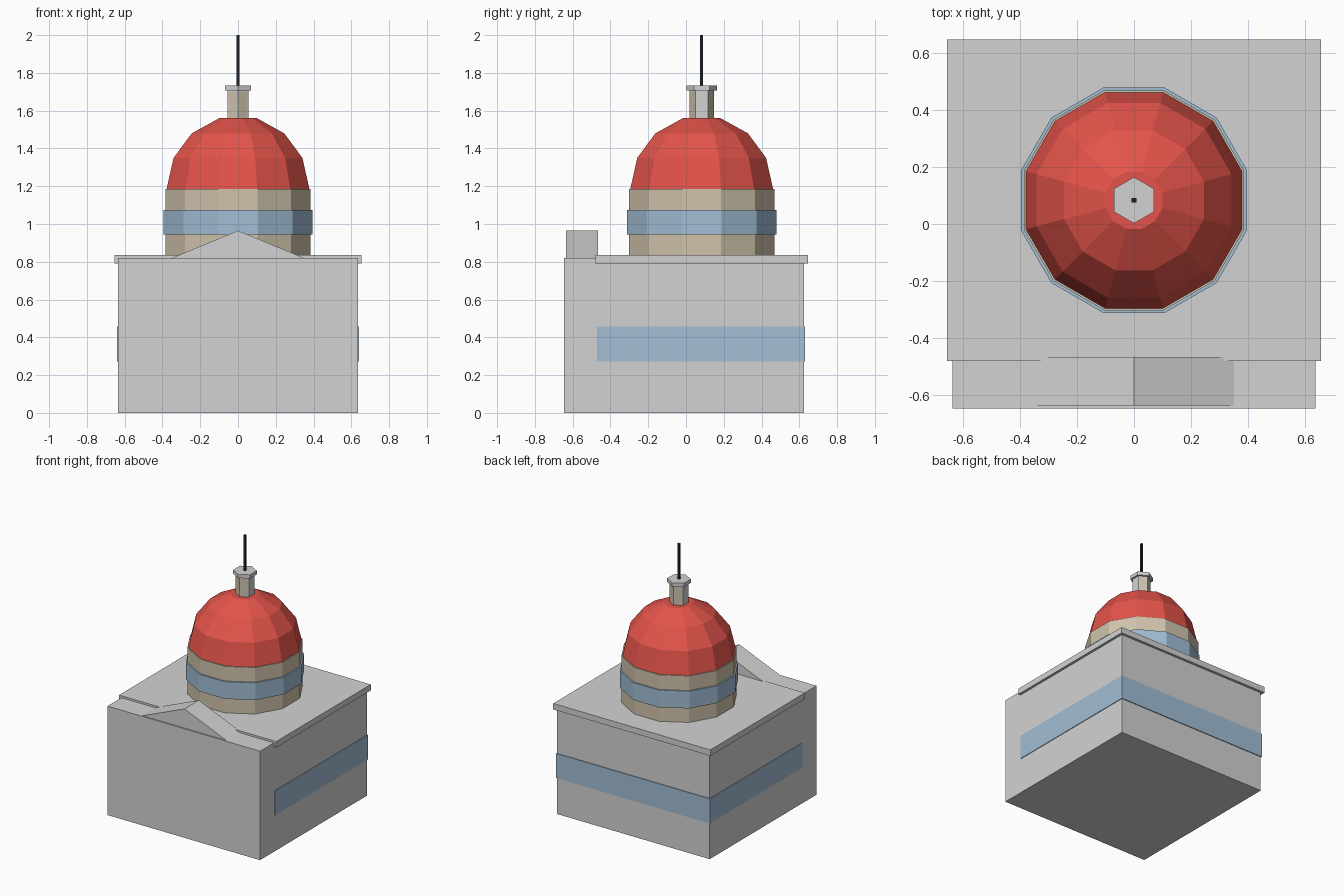
import bpy
import bmesh
import math

default = bpy.data.objects.get("Cube")
if default:
    bpy.data.objects.remove(default, do_unlink=True)


def material(name, r, g, b):
    m = bpy.data.materials.new(name)
    m.use_nodes = True
    m.diffuse_color = (r, g, b, 1)
    bsdf = m.node_tree.nodes["Principled BSDF"]
    bsdf.inputs["Base Color"].default_value = (r, g, b, 1)
    bsdf.inputs["Roughness"].default_value = 0.8
    return m


STONE = material("pale grey stone", 0.65, 0.65, 0.65)
SAND = material("sand wall", 0.63, 0.55, 0.41)
GLASS = material("blue glass", 0.36, 0.51, 0.66)
RED = material("red roof", 0.77, 0.088, 0.069)
DARK = material("dark metal", 0.01, 0.016, 0.027)


def finish(bm, name, mats):
    bmesh.ops.recalc_face_normals(bm, faces=bm.faces)
    mesh = bpy.data.meshes.new(name)
    bm.to_mesh(mesh)
    bm.free()
    for m in mats:
        mesh.materials.append(m)
    obj = bpy.data.objects.new(name, mesh)
    bpy.context.collection.objects.link(obj)
    return obj


def prism(name, outline, y0, y1, mat):
    """Extrude an (x, z) outline along y."""
    bm = bmesh.new()
    front = [bm.verts.new((x, y0, z)) for x, z in outline]
    back = [bm.verts.new((x, y1, z)) for x, z in outline]
    bm.faces.new(front)
    bm.faces.new(back)
    for i in range(len(outline)):
        j = (i + 1) % len(outline)
        bm.faces.new((front[i], front[j], back[j], back[i]))
    return finish(bm, name, [mat])


def box(name, half, y0, y1, z0, z1, mat):
    return prism(name, [(-half, z0), (half, z0), (half, z1), (-half, z1)], y0, y1, mat)


AXIS_Y = 0.083


def tower(name, sides, profile, turn, mats, rule=None):
    """Stack polygon rings; profile holds (flat-to-centre distance, z)."""
    bm = bmesh.new()
    rings = []
    for apothem, z in profile:
        r = apothem / math.cos(math.pi / sides)
        angles = [turn + math.tau * i / sides for i in range(sides)]
        rings.append([bm.verts.new((r * math.cos(a), AXIS_Y + r * math.sin(a), z))
                      for a in angles])
    for low, high in zip(rings, rings[1:]):
        for i in range(sides):
            j = (i + 1) % sides
            bm.faces.new((low[i], low[j], high[j], high[i]))
    bm.faces.new(rings[0])
    bm.faces.new(rings[-1])
    bmesh.ops.recalc_face_normals(bm, faces=bm.faces)
    if rule:
        rule(bm)
    return finish(bm, name, mats)


# Main block with its window band, roof slab and gable
box("main_block", 0.635, -0.645, 0.625, 0, 0.82, STONE)
box("window_band", 0.64, -0.472, 0.631, 0.272, 0.457, GLASS)
box("roof_slab", 0.654, -0.48, 0.645, 0.79, 0.835, STONE)
prism("front_gable", [(-0.35, 0.82), (0.35, 0.82), (0, 0.965)], -0.635, -0.465, STONE)

# Twelve-sided drum and dome
twelfth = math.pi / 12
tower("drum", 12, [(0.385, 0.835), (0.385, 1.185)], twelfth, [SAND])
tower("drum_window_band", 12, [(0.395, 0.945), (0.395, 1.075)], twelfth, [GLASS])
tower("dome", 12, [(0.378, 1.185), (0.341, 1.35), (0.245, 1.48), (0.1, 1.56)],
      twelfth, [RED])


# Six-sided lantern with sand panels on the diagonal faces
def lantern_panels(bm):
    diagonal = [f for f in bm.faces if abs(f.normal.z) < 0.1 and abs(f.normal.y) > 0.1]
    bmesh.ops.inset_individual(bm, faces=diagonal, thickness=0.01)
    for f in diagonal:
        f.material_index = 1


sixth = math.pi / 6
tower("lantern", 6, [(0.056, 1.55), (0.056, 1.706)], sixth, [STONE, SAND], lantern_panels)
tower("lantern_cap", 6, [(0.07, 1.706), (0.07, 1.734)], sixth, [STONE])

# Mast
tower("mast", 4, [(0.008, 1.73), (0.008, 2.0)], math.pi / 4, [DARK])
